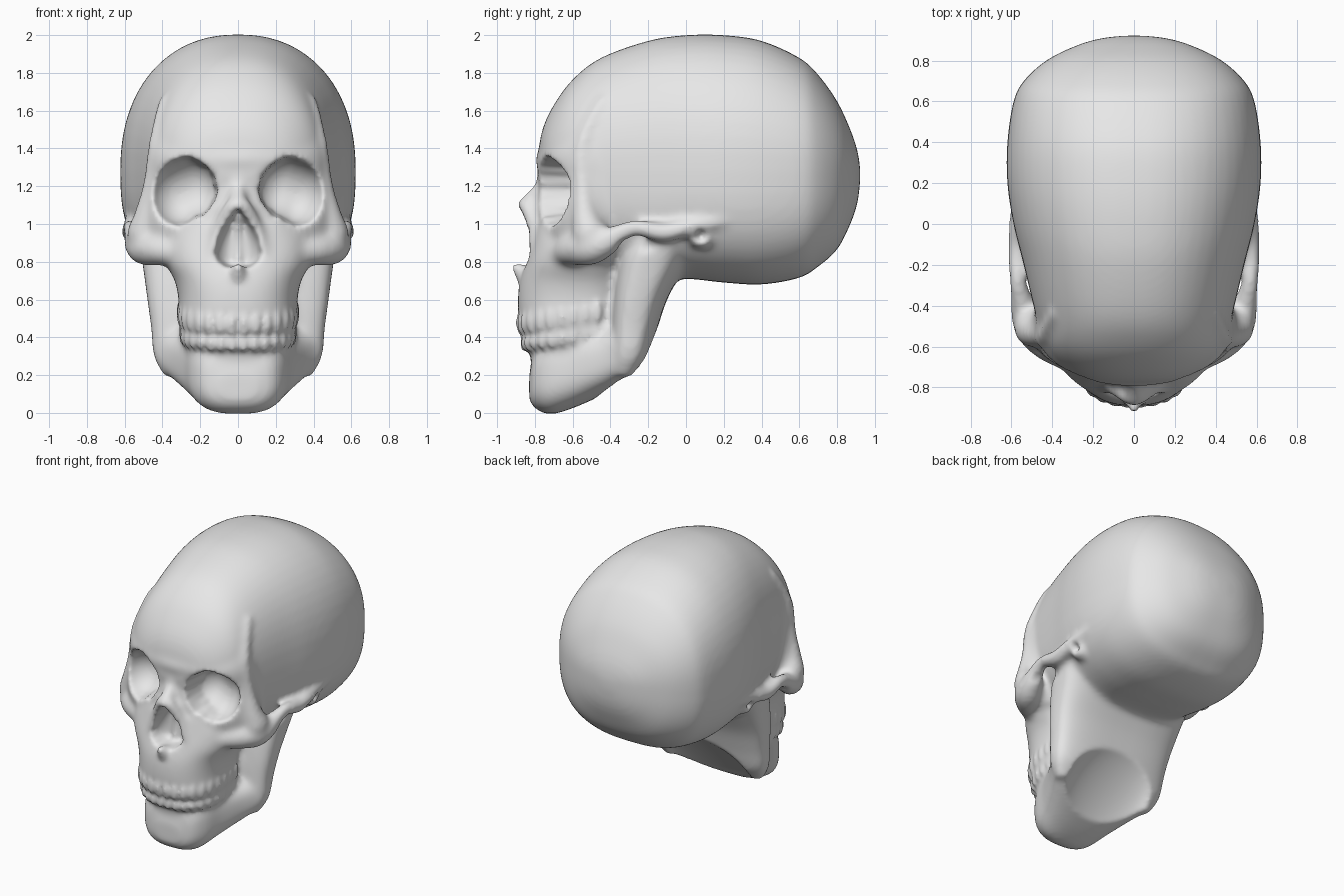
import bpy, bmesh, math
from mathutils import Matrix, Vector, Euler

if "Cube" in bpy.data.objects:
    bpy.data.objects.remove(bpy.data.objects["Cube"], do_unlink=True)

SIDES = (1, -1)


def spline(pts, n):
    """Smooth points through a list of tuples."""
    p = [Vector(q) for q in pts]
    p = [2 * p[0] - p[1]] + p + [2 * p[-1] - p[-2]]
    out = []
    for a, b, c, d in zip(p, p[1:], p[2:], p[3:]):
        for i in range(n):
            t = i / n
            out.append(0.5 * (2 * b + (c - a) * t + (2 * a - 5 * b + 4 * c - d) * t * t
                              + (3 * b - a - 3 * c + d) * t ** 3))
    return out + [p[-2]]


def bridge(bm, rings):
    """Closed skin over a list of rings."""
    vs = [[bm.verts.new(co) for co in r] for r in rings]
    n = len(vs[0])
    for a, b in zip(vs, vs[1:]):
        for i in range(n):
            bm.faces.new((a[i], a[(i + 1) % n], b[(i + 1) % n], b[i]))
    bm.faces.new(vs[0][::-1])
    bm.faces.new(vs[-1])


def power(v, n):
    return math.copysign(abs(v) ** (2 / n), v)


def loft(bm, axis, sections, n_lo, n_hi, centre=None):
    """Sections are (position, half width, low, high) along y or z."""
    rings = []
    for t, w, lo, hi in spline(sections, 5):
        c = (lo + hi) / 2 if centre is None else centre
        ring = []
        for k in range(56):
            a = math.tau * k / 56
            s = math.sin(a)
            n = n_hi if s > 0 else n_lo
            x = w * power(math.cos(a), n)
            v = c + (hi - c if s > 0 else c - lo) * power(s, n)
            ring.append((x, t, v) if axis == "y" else (x, v, t))
        rings.append(ring)
    bridge(bm, rings)


def frame(loc, size, rot=(0, 0, 0)):
    return Matrix.LocRotScale(Vector(loc), Euler(rot), Vector(size))


def ball(bm, m):
    """Ellipsoid from stacked rings."""
    lats = [math.pi * (i + .3) / 8.6 for i in range(9)]
    bridge(bm, [[m @ Vector((math.sin(a) * math.cos(math.tau * k / 14),
                             math.sin(a) * math.sin(math.tau * k / 14), -math.cos(a)))
                 for k in range(14)] for a in lats])


def tube(bm, pts, sides=SIDES):
    """Rounded bar of changing radius; points are (x, y, z, r)."""
    for s in sides:
        for x, y, z, r in spline(pts, 4):
            ball(bm, frame((s * x, y, z), (r, r, r)))


def fuse(ob, bm, voxel, rounds):
    """Merge overlapping masses and soften the joins."""
    ob.data = bpy.data.meshes.new("skull")
    bm.to_mesh(ob.data)
    bm.free()
    m = ob.modifiers.new("fuse", "REMESH")
    m.mode, m.voxel_size = "VOXEL", voxel
    m = ob.modifiers.new("soften", "SMOOTH")
    m.factor, m.iterations = 0.5, rounds
    dg = bpy.context.evaluated_depsgraph_get()
    me = bpy.data.meshes.new_from_object(ob.evaluated_get(dg))
    ob.modifiers.clear()
    ob.data = me


def carve(me, m, direction):
    """Press the surface inside an ellipsoid back to its far wall."""
    inv = m.inverted()
    q = inv.to_3x3() @ Vector(direction)
    a = q.dot(q)
    for v in me.vertices:
        p = inv @ v.co
        c = p.dot(p) - 1
        if c < 0:
            b = p.dot(q)
            v.co += Vector(direction) * ((math.sqrt(b * b - a * c) - b) / a)


bm = bmesh.new()
# Cranium
loft(bm, "y", [(-.785, .08, 1.24, 1.36), (-.76, .23, 1.15, 1.5), (-.7, .35, 1.0, 1.63),
               (-.6, .44, .9, 1.765), (-.45, .48, .78, 1.88), (-.2, .54, .7, 1.97),
               (0, .59, .71, 2.0), (.2, .62, .69, 2.0), (.4, .62, .68, 1.97),
               (.6, .59, .715, 1.88), (.7, .54, .775, 1.79), (.8, .43, .865, 1.65),
               (.87, .29, 1.0, 1.5), (.907, .17, 1.11, 1.39), (.922, .05, 1.22, 1.3)], 2.7, 2.25, 1.28)
# Brow and orbital mass
loft(bm, "z", [(.8, .4, -.72, -.3), (.9, .48, -.76, -.3), (1.0, .505, -.78, -.3),
               (1.1, .5, -.785, -.3), (1.25, .485, -.775, -.3), (1.34, .48, -.795, -.3),
               (1.42, .465, -.765, -.3), (1.5, .44, -.71, -.3)], 2.1, 2.5, -.5)
# Upper jaw
loft(bm, "z", [(.2, .2, -.8, -.3), (.3, .265, -.825, -.3), (.4, .3, -.86, -.3),
               (.5, .315, -.885, -.3), (.6, .315, -.89, -.3), (.7, .335, -.88, -.3),
               (.8, .385, -.85, -.3), (.9, .39, -.82, -.3), (1.0, .35, -.8, -.3)], 2.4, 2.5, -.55)
# Lower jaw body
loft(bm, "y", [(-.83, .1, .07, .2), (-.8, .19, .025, .34), (-.72, .25, -.007, .42),
               (-.6, .29, .025, .45), (-.45, .36, .09, .46), (-.35, .42, .14, .5),
               (-.27, .43, .185, .5), (-.21, .4, .26, .5)], 2.8, 3)
# Rear branches of the lower jaw
loft(bm, "z", [(.19, .39, -.38, -.27), (.3, .445, -.4, -.195), (.45, .46, -.4, -.15),
               (.6, .48, -.39, -.1), (.75, .5, -.37, -.02), (.85, .515, -.34, .03),
               (.95, .53, -.24, .04)], 3.6, 3)
# Cheekbones and arches
tube(bm, [(.33, -.65, .85, .07), (.42, -.59, .865, .085), (.49, -.51, .875, .095),
          (.53, -.43, .9, .075), (.555, -.35, .95, .052), (.57, -.26, .98, .045),
          (.565, -.12, .955, .054), (.57, .02, .985, .045), (.57, .2, 1.02, .035)])
# Outer rims of the eye sockets and temple ridges
tube(bm, [(.4, -.44, 1.66, .02), (.42, -.5, 1.55, .03), (.435, -.55, 1.4, .045),
          (.455, -.545, 1.2, .053), (.48, -.535, 1.05, .07), (.495, -.51, .95, .095)])
# Nasal bones and rims of the nasal opening
tube(bm, [(0, -.735, 1.28, .05), (0, -.76, 1.2, .042), (0, -.8, 1.15, .044), (0, -.855, 1.1, .042)], (1,))
tube(bm, [(.03, -.84, 1.09, .045), (.09, -.8, .98, .045), (.14, -.79, .82, .045)])
# Ear rims
for s in SIDES:
    ball(bm, frame((s * .525, .08, .935), (.065, .07, .07)))

skull = bpy.data.objects.new("skull", bpy.data.meshes.new("skull"))
bpy.context.collection.objects.link(skull)
fuse(skull, bm, .018, 6)

for s in SIDES:
    # Eye sockets
    for x, z in ((.25, 1.19), (.29, 1.175), (.318, 1.16)):
        carve(skull.data, frame((s * x, -.7, z), (.15, .18, .166), (0, s * .15, s * .25)), (0, 1, 0))
    # Ear holes
    carve(skull.data, frame((s * .6, .08, .935), (.06, .033, .04)), (-s, 0, 0))
    # Hollows below the arches
    carve(skull.data, frame((s * .56, -.25, .88), (.07, .12, .05)), (-s, 0, 0))
# Shallow throat hollow
carve(skull.data, frame((0, -.28, .18), (.34, .42, .1), (.885, 0, 0)), (0, -.77, .63))
# Pear-shaped nasal opening
for v in skull.data.vertices:
    u = (v.co.z - .77) / .315
    if 0 < u < 1 and v.co.y < -.72:
        side = abs(v.co.x) / (.255 * u ** .35 * (1 - u))
        if side < 1:
            v.co.y = max(v.co.y, -.72 - .08 * side ** 4)

bm = bmesh.new()
bm.from_mesh(skull.data)
# Teeth, evenly spaced along two arches that rise toward the back
for z, w, front, height, step in ((.475, .3, .325, .065, .062), (.365, .287, .303, .05, .058)):
    arch = [(w * power(math.sin(a), 2.5), -.55 - front * power(math.cos(a), 2.5))
            for a in (math.pi / 2 * i / 300 for i in range(301))]
    arch += [(w, -.55 + .01 * i) for i in range(1, 14)]
    run, goal = 0, step / 2
    for (x0, y0), (x1, y1) in zip(arch, arch[1:]):
        run += math.hypot(x1 - x0, y1 - y0)
        if run >= goal:
            goal += step
            turn = math.atan2(y1 - y0, x1 - x0)
            rise = .15 * (y1 + .88)
            for s in SIDES:
                ball(bm, frame((s * x1, y1, z + rise), (step * .48, .027, height), (0, 0, s * turn)))
# Nasal spine and septum
tube(bm, [(0, -.83, .715, .065), (0, -.868, .745, .042), (0, -.902, .77, .022)], (1,))
tube(bm, [(0, -.745, 1.04, .02), (0, -.715, .92, .02), (0, -.72, .8, .025)], (1,))
fuse(skull, bm, .0145, 6)
skull.data.shade_smooth()

bone = bpy.data.materials.new("bone_grey")
bone.use_nodes = True
colour = (.8, .8, .8, 1)
bone.diffuse_color = colour
bone.node_tree.nodes["Principled BSDF"].inputs["Base Color"].default_value = colour
skull.data.materials.clear()
skull.data.materials.append(bone)
